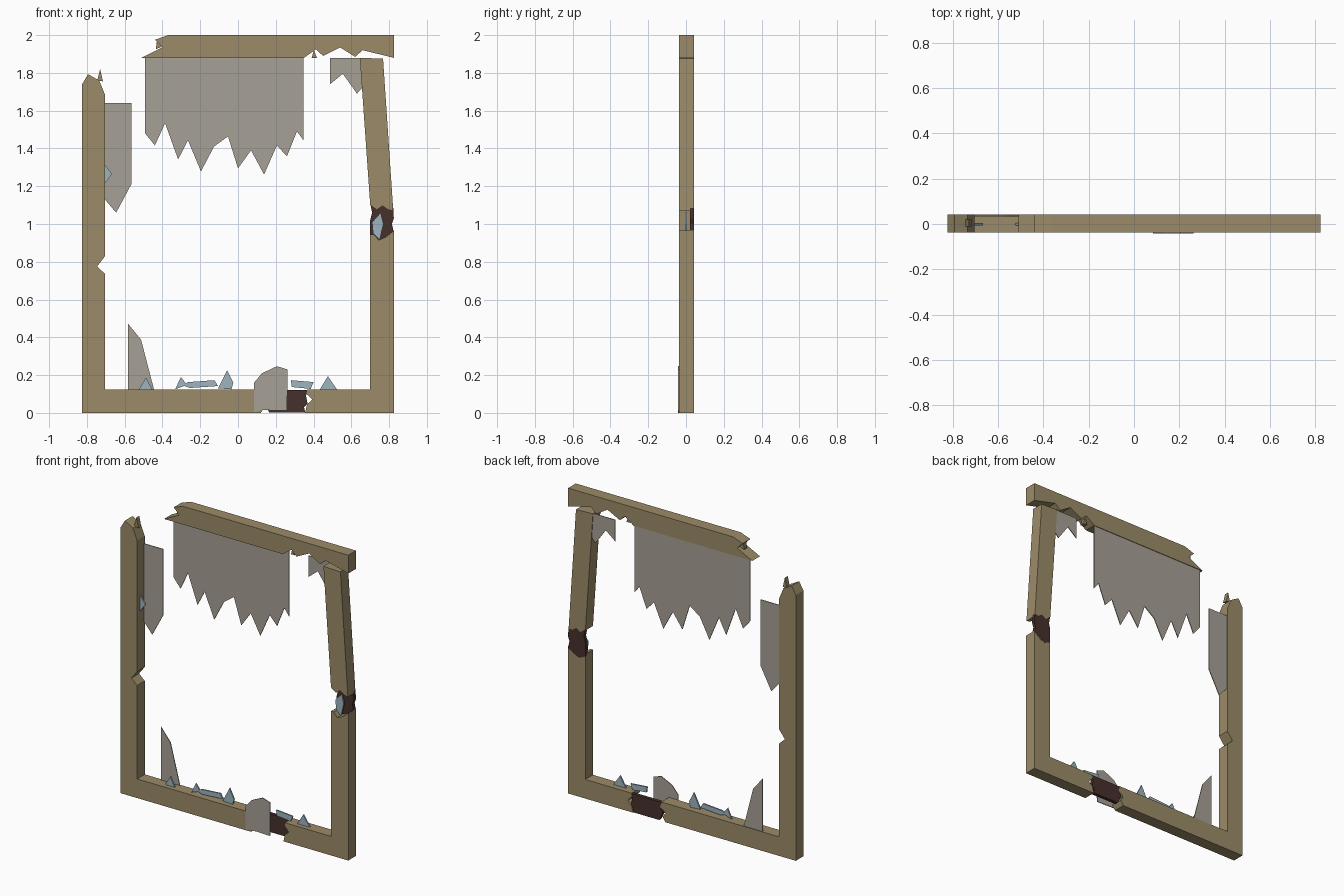
import bpy, bmesh

def material(name, rgb):
    m = bpy.data.materials.new(name)
    m.diffuse_color = (*rgb, 1)
    return m

WOOD = material("weathered wood", (0.33, 0.26, 0.14))
DARK = material("dark rotten wood", (0.061, 0.030, 0.025))
CLOTH = material("grey torn cloth", (0.39, 0.356, 0.305))
GLASS = material("pale blue glass", (0.337, 0.451, 0.515))

FRONT, BACK = -0.037, 0.042

def slab(name, outline, y0, y1, mat):
    """Extrude an x-z outline from y0 to y1."""
    bm = bmesh.new()
    face = bm.faces.new([bm.verts.new((x, y0, z)) for x, z in outline])
    ext = bmesh.ops.extrude_face_region(bm, geom=[face])
    moved = [g for g in ext["geom"] if isinstance(g, bmesh.types.BMVert)]
    bmesh.ops.translate(bm, vec=(0, y1 - y0, 0), verts=moved)
    bmesh.ops.recalc_face_normals(bm, faces=bm.faces)
    me = bpy.data.meshes.new(name)
    bm.to_mesh(me)
    bm.free()
    me.materials.append(mat)
    ob = bpy.data.objects.new(name, me)
    bpy.context.collection.objects.link(ob)
    return ob

# Wooden frame: left post with the left part of the sill
slab("left_post_and_sill", [
    (-0.825, 0), (0.12, 0), (0.14, 0.03), (0.12, 0.06), (0.16, 0.09), (0.15, 0.125),
    (-0.705, 0.125), (-0.705, 0.737), (-0.746, 0.775), (-0.705, 0.828),
    (-0.705, 1.687), (-0.735, 1.76), (-0.794, 1.793), (-0.825, 1.74)], FRONT, BACK, WOOD)

# Right part of the sill with the lower right post
slab("right_post_and_sill", [
    (0.355, 0), (0.825, 0), (0.825, 0.965), (0.80, 0.945), (0.78, 0.93), (0.745, 0.915),
    (0.72, 0.945), (0.70, 0.945), (0.70, 0.125), (0.365, 0.125), (0.36, 0.105),
    (0.393, 0.07), (0.365, 0.045)], FRONT, BACK, WOOD)

# Snapped upper right post, leaning inwards
slab("leaning_right_post", [
    (0.645, 1.88), (0.768, 1.875), (0.822, 1.07), (0.795, 1.075), (0.765, 1.095),
    (0.735, 1.075), (0.70, 1.10)], FRONT, BACK, WOOD)

# Broken top beam
slab("top_beam", [
    (-0.51, 1.88), (0.35, 1.88), (0.413, 1.925), (0.45, 1.89), (0.54, 1.935),
    (0.62, 1.885), (0.66, 1.92), (0.825, 1.88), (0.825, 2.0), (-0.37, 2.0),
    (-0.44, 1.975), (-0.40, 1.935)], FRONT, BACK, WOOD)

# Splinters at the breaks
for i, pts in enumerate([
        [(-0.745, 1.76), (-0.715, 1.755), (-0.73, 1.82)],
        [(0.39, 1.88), (0.418, 1.88), (0.402, 1.92)],
        [(-0.435, 1.925), (-0.40, 1.94), (-0.43, 1.965)]]):
    slab(f"splinter_{i}", pts, -0.01, 0.02, WOOD)

# Rotten core showing in the two breaks
slab("rotten_post_core", [
    (0.70, 0.93), (0.745, 0.91), (0.78, 0.925), (0.80, 0.94), (0.825, 0.955), (0.815, 1.0),
    (0.825, 1.03), (0.822, 1.085), (0.795, 1.08), (0.765, 1.10), (0.735, 1.08),
    (0.70, 1.11), (0.71, 1.06), (0.70, 1.02)], 0.02, BACK + 0.0005, DARK)
slab("rotten_sill_core", [
    (0.165, 0.003), (0.355, 0.003), (0.35, 0.03), (0.368, 0.05), (0.36, 0.09), (0.368, 0.122),
    (0.145, 0.122), (0.16, 0.09), (0.14, 0.06), (0.15, 0.03)], 0.02, BACK + 0.0005, DARK)

# Torn cloth sheets near the back of the frame
cloths = {
    "top_cloth": [
        (-0.492, 1.88), (-0.492, 1.48), (-0.44, 1.416), (-0.386, 1.533), (-0.317, 1.342),
        (-0.265, 1.443), (-0.196, 1.278), (-0.127, 1.41), (-0.053, 1.464), (0, 1.294),
        (0.069, 1.39), (0.138, 1.262), (0.206, 1.416), (0.259, 1.358), (0.312, 1.49),
        (0.347, 1.443), (0.347, 1.88)],
    "left_cloth": [(-0.705, 1.64), (-0.565, 1.64), (-0.565, 1.21), (-0.645, 1.06), (-0.705, 1.13)],
    "lower_left_cloth": [(-0.582, 0.125), (-0.582, 0.472), (-0.513, 0.387), (-0.445, 0.125)],
    "top_right_cloth": [
        (0.487, 1.88), (0.487, 1.74), (0.555, 1.795), (0.63, 1.69), (0.665, 1.73), (0.665, 1.88)],
}
for name, pts in cloths.items():
    slab(name, pts, 0.033, 0.038, CLOTH)

# Cloth scrap hanging over the front of the sill
slab("front_cloth", [
    (0.085, 0.0), (0.12, 0.015), (0.26, 0.012), (0.262, 0.23), (0.206, 0.247),
    (0.127, 0.21), (0.085, 0.16)], -0.042, FRONT, CLOTH)

# Glass shards
shards = [
    [(-0.524, 0.125), (-0.455, 0.125), (-0.487, 0.187)],
    [(-0.333, 0.125), (-0.27, 0.148), (-0.302, 0.19)],
    [(-0.29, 0.145), (-0.255, 0.132), (-0.106, 0.142), (-0.125, 0.173), (-0.265, 0.163)],
    [(-0.106, 0.13), (-0.035, 0.125), (-0.025, 0.16), (-0.058, 0.226)],
    [(0.285, 0.137), (0.385, 0.127), (0.40, 0.163), (0.28, 0.173)],
    [(0.434, 0.125), (0.523, 0.125), (0.476, 0.195)],
    [(-0.705, 1.214), (-0.667, 1.265), (-0.705, 1.315)],
    [(0.715, 0.95), (0.75, 0.915), (0.77, 1.0), (0.755, 1.06), (0.71, 1.01)],
]
for i, pts in enumerate(shards):
    slab(f"glass_shard_{i}", pts, -0.006, 0.004, GLASS)
